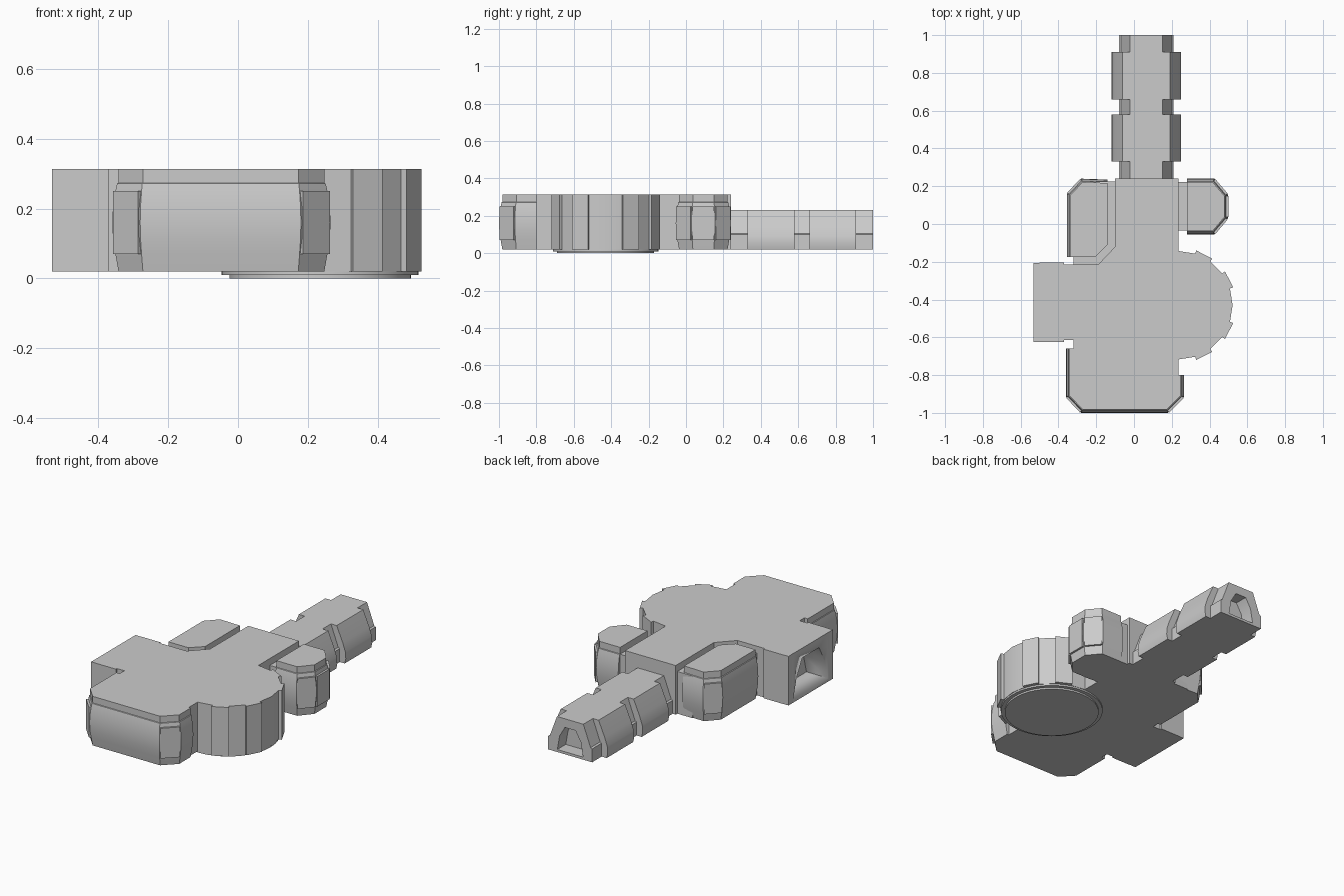
import bpy, bmesh, math
from mathutils import Vector

if "Cube" in bpy.data.objects:
    bpy.data.objects.remove(bpy.data.objects["Cube"])

grey = bpy.data.materials.new("hull grey")
grey.diffuse_color = (0.6, 0.6, 0.6, 1)
grey.use_nodes = True
grey.node_tree.nodes["Principled BSDF"].inputs["Base Color"].default_value = grey.diffuse_color
LOW, HIGH = 0.02, 0.313


def loft(name, stacks, angle=28):
    """Join closed stacks of equal-length rings into one capped object."""
    bm = bmesh.new()
    for rings in stacks:
        vs = [[bm.verts.new(p) for p in r] for r in rings]
        n = len(vs[0])
        for a, b in zip(vs, vs[1:]):
            for i in range(n):
                j = (i + 1) % n
                bm.faces.new((a[i], a[j], b[j], b[i]))
        bm.faces.new(vs[0][::-1])
        bm.faces.new(vs[-1])
    bmesh.ops.recalc_face_normals(bm, faces=bm.faces)
    me = bpy.data.meshes.new(name)
    bm.to_mesh(me)
    bm.free()
    me.materials.append(grey)
    ob = bpy.data.objects.new(name, me)
    bpy.context.collection.objects.link(ob)
    bpy.context.view_layer.objects.active = ob
    bpy.ops.object.select_all(action='DESELECT')
    ob.select_set(True)
    bpy.ops.object.shade_smooth_by_angle(angle=math.radians(angle))
    return ob


def flat(pts, z):
    return [(x, y, z) for x, y in pts]


def slab(pts, z0, z1):
    return [flat(pts, z0), flat(pts, z1)]


def inset(pts, flags, d):
    """Move the flagged edges of a counter-clockwise outline inwards by d."""
    n, lines, out = len(pts), [], []
    for i in range(n):
        p, q = Vector(pts[i]), Vector(pts[(i + 1) % n])
        t = (q - p).normalized()
        lines.append((p + Vector((-t.y, t.x)) * d * flags[i], t))
    for i in range(n):
        (p, t), (q, u) = lines[i - 1], lines[i]
        s = (q - p).cross(u) / t.cross(u)
        out.append(tuple(p + t * s))
    return out


def plate(p, q, lift=0.003):
    """Thin upright corner panel on the wall from p to q."""
    p, q = Vector(p), Vector(q)
    t = (q - p).normalized()
    nrm = Vector((t.y, -t.x))
    a, b = p + t * 0.006, q - t * 0.006
    return slab([a - nrm * .03, b - nrm * .03, b + nrm * lift, a + nrm * lift], .07, .25)


# z level and inset of the bulging module walls
BULGE = [(LOW, .018), (.07, .009), (.115, .002), (.16, 0), (.205, .002),
         (.25, .009), (.272, .014), (.274, .018), (HIGH, .018)]


def module(name, pts, flags, plates):
    stacks = [[flat(inset(pts, flags, d), z) for z, d in BULGE]]
    stacks += [plate(pts[i], pts[(i + 1) % len(pts)]) for i in plates]
    return loft(name, stacks)


def cut(ob, rings):
    tool = loft("cutter", [rings])
    tool.hide_render = True
    m = ob.modifiers.new("opening", 'BOOLEAN')
    m.operation, m.solver, m.object = 'DIFFERENCE', 'EXACT', tool
    bpy.context.view_layer.objects.active = ob
    bpy.ops.object.modifier_apply(modifier=m.name)
    bpy.data.objects.remove(tool)


# central hull with the stepped round bay on its right
cx, cy = .235, -.43
bay, R = [], [.287, .305]
for k, a in enumerate([-72, -54, -36, -18, 18, 36, 54, 72]):
    lo, hi = (R[0], R[1]) if k % 2 == 0 else (R[1], R[0])
    for r in (lo, hi):
        bay.append((cx + r * math.cos(math.radians(a)), cy + r * math.sin(math.radians(a))))
    if a == -18:
        bay.append((cx + R[0], cy))
hull = [(-.10, .24), (-.10, -.12), (-.19, -.215), (-.37, -.215), (-.37, -.615),
        (-.32, -.615), (-.32, -.80), (.235, -.80), (.235, -.717)] + bay + \
       [(.235, -.143), (.235, .24)]
loft("central_hull", [slab(hull, LOW, HIGH)])

# round foot under the bay
def circle(r):
    return [(cx + r * math.cos(i * math.tau / 64), cy + r * math.sin(i * math.tau / 64)) for i in range(64)]
loft("round_foot", [slab(circle(.282), .01, .022), slab(circle(.26), 0, .012)])

# front module
module("front_module",
       [(-.36, -.66), (-.36, -.915), (-.28, -1), (.18, -1), (.265, -.915), (.265, -.80),
        (-.32, -.80), (-.32, -.66)],
       [1, 1, 1, 1, 1, 0, 0, 0], [1, 3])

# back left module and its sunken joint to the hull
module("left_module",
       [(-.14, .235), (-.28, .24), (-.355, .16), (-.355, -.175), (-.205, -.175), (-.14, -.11)],
       [1, 1, 1, 0, 0, 0], [1])
loft("left_joint", [slab([(-.09, .225), (-.2, .225), (-.2, 0.1), (-.32, -.1), (-.32, -.23),
                          (-.18, -.23), (-.09, -.13)], LOW, .272)])

# right module and its sunken joint
module("right_module",
       [(.28, -.055), (.425, -.055), (.497, .03), (.497, .155), (.425, .24), (.28, .24)],
       [1, 1, 1, 1, 1, 0], [1, 2, 3])
loft("right_joint", [slab([(.22, -.035), (.30, -.035), (.30, .222), (.22, .222)], LOW, .272)])

# left arm: end frame with notched corners and an arched doorway
y0, y1 = -.625, -.205
arm = loft("left_arm", [slab(
    [(-.37, y1), (-.50, y1), (-.50, y1 - .012), (-.52, y1 - .012), (-.533, y1 - .045),
     (-.533, y0 + .045), (-.52, y0 + .012), (-.50, y0 + .012), (-.50, y0), (-.37, y0)],
    LOW, HIGH)])
door = [(-.165, .04), (.165, .04), (.135, .15), (.08, .255), (-.08, .255), (-.135, .15)]
cut(arm, [[(x, -.415 + w, z) for w, z in door] for x in (-.56, -.39)])
loft("arm_corner_posts", [slab([(-.533, y - .02), (-.495, y - .02), (-.495, y + .02), (-.533, y + .02)],
                               LOW, HIGH) for y in (y1 - .021, y0 + .021)])

# rear tunnel: wide ribs alternating with narrow necks
px = .065
def section(half):
    return [(px + w, z) for w, z in half] + [(px - w, z) for w, z in reversed(half)]
wide = section([(.178, .02), (.185, .05), (.182, .09), (.165, .14), (.125, .232)])
neck = section([(.145, .02), (.145, .10), (.135, .105), (.087, .232)])
def along(sec, a, b):
    return [[(x, y, z) for x, z in sec] for y in (a, b)]
loft("rear_tunnel_ribs", [along(wide, .33, .58), along(wide, .66, .91)])
loft("rear_tunnel_necks", [along(neck, .22, .33), along(neck, .58, .66)])
end = loft("rear_tunnel_end", [along(neck, .91, 1.0)])
arch = section([(.085, .035), (.07, .12), (.035, .18)])
cut(end, along(arch, .92, 1.05))
